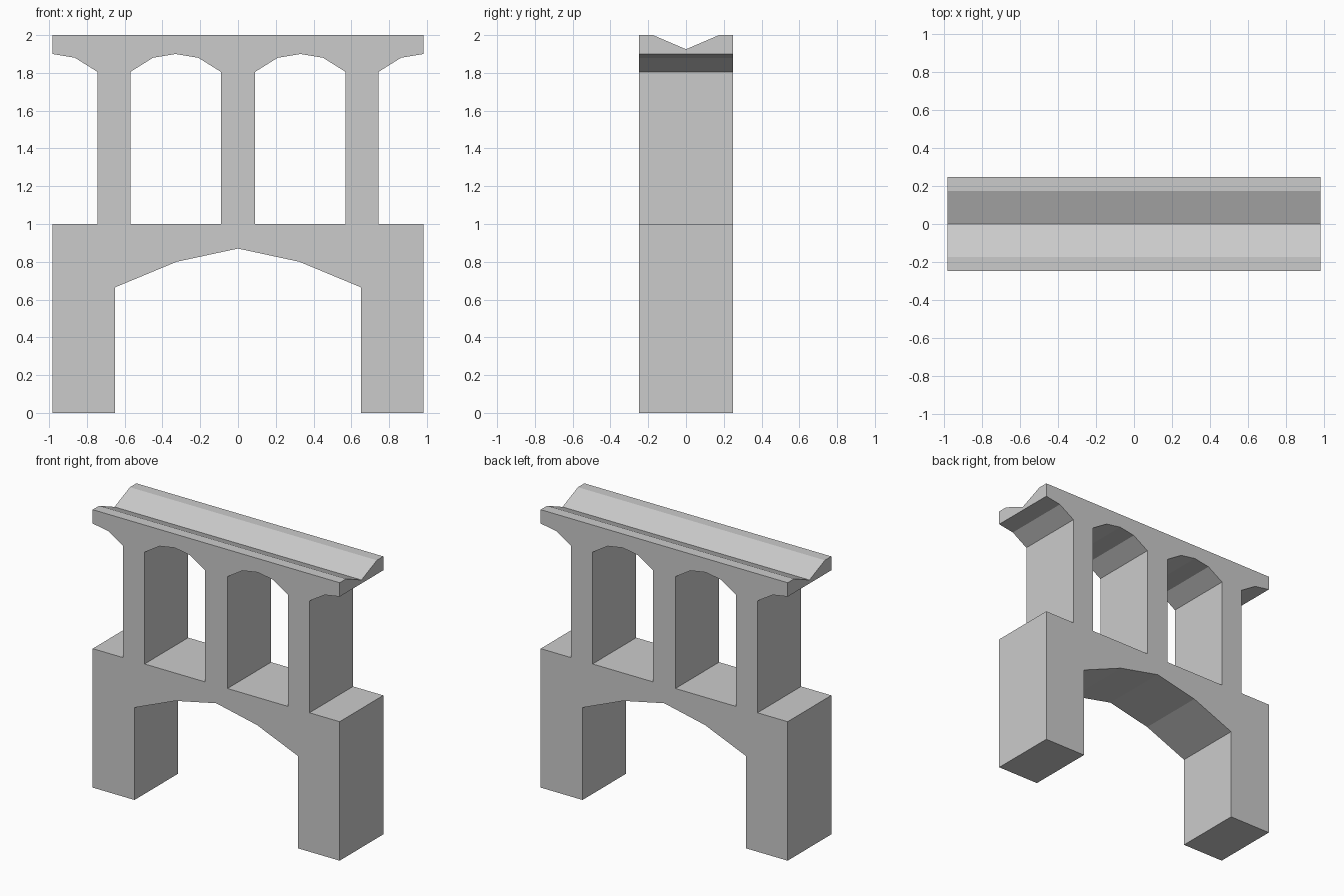
import bpy, bmesh
from mathutils import Vector

if "Cube" in bpy.data.objects:
    bpy.data.objects.remove(bpy.data.objects["Cube"])


def prism(name, profile, axis, half):
    """Extrude a (u, z) profile along axis 'x' or 'y', from -half to +half."""
    def place(u, z, d):
        return (u, d, z) if axis == 'y' else (d, u, z)
    bm = bmesh.new()
    face = bm.faces.new([bm.verts.new(place(u, z, -half)) for u, z in profile])
    grown = bmesh.ops.extrude_face_region(bm, geom=[face])
    step = Vector(place(0, 0, 2 * half))
    bmesh.ops.translate(bm, vec=step,
                        verts=[g for g in grown['geom'] if isinstance(g, bmesh.types.BMVert)])
    bmesh.ops.recalc_face_normals(bm, faces=bm.faces[:])
    mesh = bpy.data.meshes.new(name)
    bm.to_mesh(mesh)
    bm.free()
    obj = bpy.data.objects.new(name, mesh)
    bpy.context.collection.objects.link(obj)
    return obj


def cut(target, cutter):
    """Subtract the cutter from the target, then remove the cutter."""
    cutter.hide_render = True
    mod = target.modifiers.new("cut", 'BOOLEAN')
    mod.operation = 'DIFFERENCE'
    mod.solver = 'EXACT'
    mod.object = cutter
    bpy.context.view_layer.objects.active = target
    bpy.ops.object.modifier_apply(modifier=mod.name)
    bpy.data.objects.remove(cutter)


W, D = 0.983, 0.248

# Aqueduct body: right half outline from the lower arch crown up to the deck, mirrored
half = [(0, 0.87), (0.325, 0.80), (0.65, 0.665), (0.65, 0), (W, 0), (W, 1),
        (0.743, 1), (0.743, 1.805), (0.863, 1.88), (W, 1.90), (W, 2)]
outline = half + [(-x, z) for x, z in reversed(half[1:])]
body = prism("aqueduct_body", outline, 'y', D)

# Upper arched openings, one each side of the middle pier
opening = [(0.09, 1), (0.57, 1), (0.57, 1.805), (0.45, 1.88),
           (0.33, 1.90), (0.21, 1.88), (0.09, 1.805)]
for side in (-1, 1):
    cut(body, prism("opening_cutter", [(side * x, z) for x, z in opening], 'y', D + 0.1))

# V-shaped water channel along the top
slope = 0.075 / 0.175
rise = 0.05
reach = 0.175 + rise / slope
cut(body, prism("channel_cutter",
                [(0, 1.925), (reach, 2 + rise), (-reach, 2 + rise)], 'x', W + 0.1))
